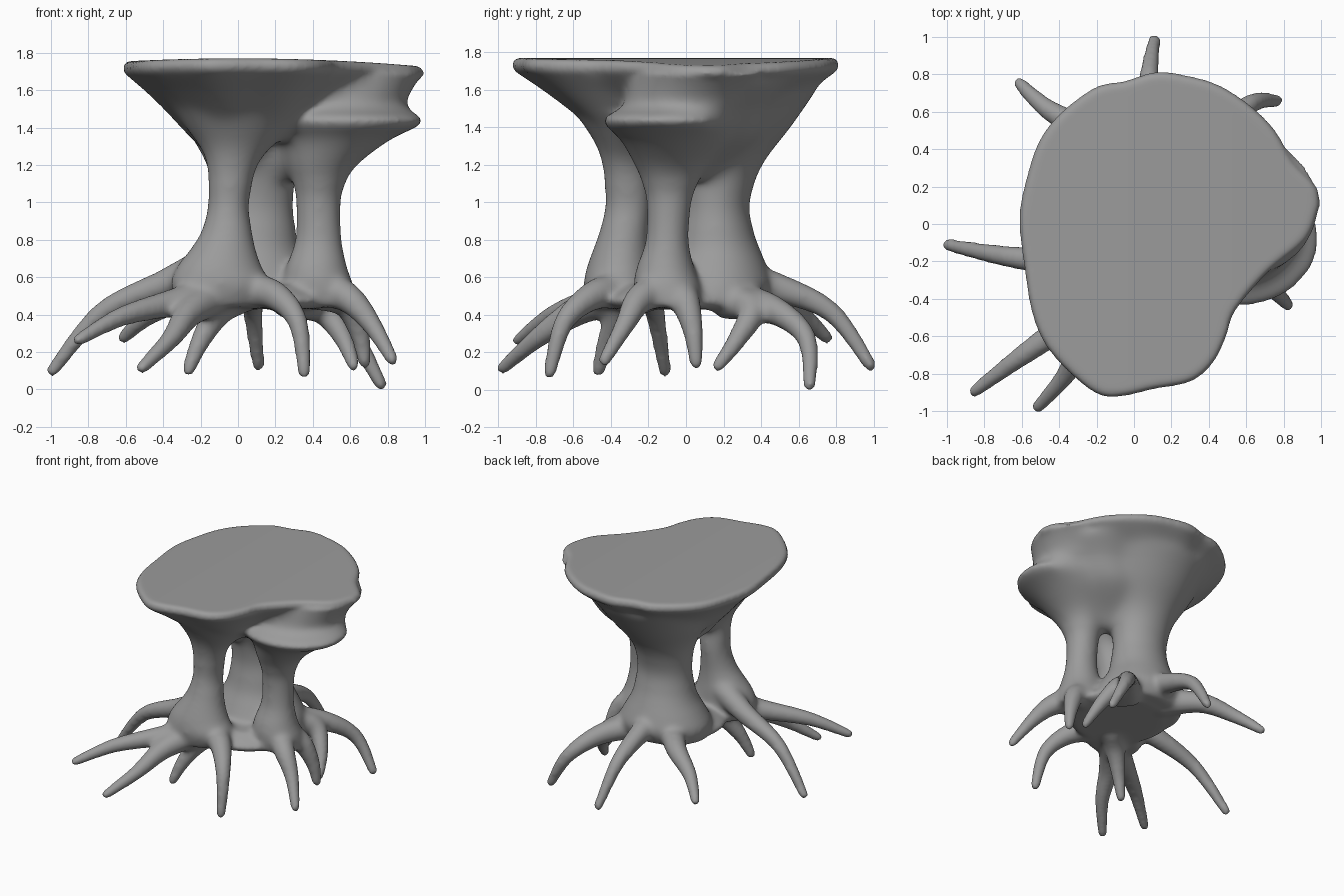
import bpy
import bmesh
import math
from mathutils import Vector

old_cube = bpy.data.objects.get("Cube")
if old_cube:
    bpy.data.objects.remove(old_cube, do_unlink=True)

VOXEL = 0.016
SIDES = 32


def spline(points, steps=8):
    """Smooth curve through tuples of any length."""
    padded = [points[0]] + list(points) + [points[-1]]
    samples = []
    for a, b, c, d in zip(padded, padded[1:], padded[2:], padded[3:]):
        for step in range(steps):
            t = step / steps
            samples.append([
                0.5 * (2 * q + (r - p) * t + (2 * p - 5 * q + 4 * r - s) * t * t
                       + (3 * q - p - 3 * r + s) * t ** 3)
                for p, q, r, s in zip(a, b, c, d)])
    samples.append(list(points[-1]))
    return samples


def loft(bm, rings):
    """Closed skin over a stack of rings."""
    loops = [[bm.verts.new(co) for co in ring] for ring in rings]
    count = len(loops[0])
    for low, high in zip(loops, loops[1:]):
        for i in range(count):
            j = (i + 1) % count
            bm.faces.new((low[i], low[j], high[j], high[i]))
    bm.faces.new(loops[0][::-1])
    bm.faces.new(loops[-1])


def circle(center, u, v):
    angles = [math.tau * i / SIDES for i in range(SIDES)]
    return [center + u * math.cos(a) + v * math.sin(a) for a in angles]


def add_column(bm, rows):
    """Rows are height, centre x, centre y, radius x, radius y."""
    loft(bm, [circle(Vector((cx, cy, z)), Vector((rx, 0, 0)), Vector((0, ry, 0)))
              for z, cx, cy, rx, ry in spline(rows)])


def add_root(bm, path, thick=0.105, thin=0.035):
    """Tapered tube with a rounded tip, a little long to allow for softening."""
    points = [Vector(p) for p in spline(path)]
    points.append(points[-1] + (points[-1] - points[-2]).normalized() * 0.022)
    last = len(points) - 1
    side = Vector((0, 0, 1))
    rings = []
    for i, point in enumerate(points):
        tangent = (points[min(i + 1, last)] - points[max(i - 1, 0)]).normalized()
        side = (side - tangent * side.dot(tangent)).normalized()
        radius = thin + (thick - thin) * (1 - i / last) ** 1.2
        if i == last:
            radius *= 0.6
        rings.append(circle(point, side * radius, tangent.cross(side) * radius))
    loft(bm, rings)


def add_crown(bm, outline, levels, pivot):
    """Flared slab: one outline, scaled about the pivot at each height."""
    edge = spline(outline + outline[:1], 4)[:-1]
    loft(bm, [[Vector((pivot[0] + (x - pivot[0]) * s, pivot[1] + (y - pivot[1]) * s, z))
               for x, y in edge] for z, s in spline(levels, 5)])


def soften(bm, verts, rounds):
    for _ in range(rounds):
        bmesh.ops.smooth_vert(bm, verts=verts, factor=0.5,
                              use_axis_x=True, use_axis_y=True, use_axis_z=True)


# Irregular table top outline and its flare
top_outline = [
    (.99, .1), (.97, .2), (.85, .33), (.75, .5), (.62, .63), (.45, .74), (.28, .79),
    (.12, .81), (-.05, .76), (-.2, .73), (-.38, .6), (-.5, .45), (-.57, .25), (-.61, .03),
    (-.58, -.25), (-.54, -.48), (-.46, -.66), (-.3, -.83), (-.17, -.915), (-.05, -.915),
    (.1, -.88), (.3, -.84), (.42, -.74), (.49, -.6), (.54, -.46), (.72, -.25), (.92, -.08)]
crown_levels = [(1.33, .44), (1.4, .54), (1.5, .68), (1.6, .83), (1.69, .975),
                (1.735, 1.005), (1.77, .98)]

# Three waisted trunks that merge under the top
front_trunk = [
    (.44, -.09, -.35, .21, .16), (.55, -.09, -.36, .27, .185), (.65, -.1, -.355, .23, .175),
    (.75, -.08, -.345, .175, .15), (.85, -.06, -.33, .135, .13), (1, -.05, -.31, .11, .12),
    (1.2, -.03, -.32, .14, .13), (1.3, -.01, -.31, .2, .17), (1.4, 0, -.31, .28, .23),
    (1.55, 0, -.36, .36, .28)]
back_trunk = [
    (.44, .1, .13, .36, .28), (.55, .08, .15, .36, .31), (.65, .075, .16, .31, .275),
    (.75, .075, .165, .255, .23), (.85, .08, .16, .23, .2), (1, .08, .16, .215, .18),
    (1.2, .08, .175, .25, .235), (1.4, .1, .2, .38, .36), (1.6, .12, .22, .5, .48)]
# This trunk carries the side shelf and the wall above it
shelf_trunk = [
    (.44, .45, -.08, .18, .18), (.55, .43, -.1, .19, .18), (.65, .42, -.11, .165, .155),
    (.8, .43, -.1, .125, .115), (1, .43, -.09, .12, .12), (1.1, .435, -.085, .14, .15),
    (1.2, .45, -.08, .19, .2), (1.33, .52, -.06, .29, .29), (1.4, .56, -.08, .39, .34),
    (1.435, .56, -.08, .43, .36), (1.46, .56, -.08, .41, .345), (1.52, .52, .01, .38, .34),
    (1.6, .54, .04, .385, .35), (1.72, .62, .1, .365, .36)]
# Webs of wood that fill the forks between trunks, and the floor under them
right_fork = [(1.12, .27, .06, .07, .07), (1.2, .28, .07, .15, .15), (1.35, .36, .12, .27, .27),
              (1.5, .42, .13, .33, .32), (1.65, .45, .15, .42, .42)]
left_fork = [(1.17, -.04, -.08, .07, .12), (1.3, -.04, -.08, .17, .2),
             (1.42, -.02, -.08, .3, .28), (1.55, 0, -.06, .42, .4)]
base_web = [(.43, .12, -.03, .34, .34), (.48, .12, -.03, .4, .39), (.56, .12, -.03, .28, .28)]

# Roots grouped by the trunk they grow from
front_roots = [
    [(-.14, -.28, .68), (-.38, -.215, .57), (-.73, -.165, .41), (-1, -.11, .09)],
    [(-.12, -.38, .52), (-.32, -.51, .47), (-.62, -.72, .39), (-.86, -.9, .26)],
    [(-.12, -.4, .5), (-.26, -.6, .41), (-.36, -.8, .27), (-.52, -.985, .11)],
    [(0, -.25, .5), (-.1, -.34, .42), (-.2, -.42, .26), (-.27, -.47, .09)],
    [(.05, -.36, .53), (.2, -.5, .5), (.32, -.65, .36), (.355, -.73, .08)]]
back_roots = [
    [(-.05, .25, .52), (-.25, .48, .5), (-.47, .62, .4), (-.62, .76, .27)],
    [(.09, .25, .6), (.08, .5, .54), (.08, .78, .41), (.11, .99, .12)],
    [(.25, .25, .48), (.45, .46, .43), (.62, .64, .28), (.77, .66, .015)],
    [(.3, .2, .48), (.45, .35, .43), (.56, .28, .28), (.62, .165, .12)]]
shelf_roots = [
    [(.46, -.12, .55), (.6, -.25, .48), (.72, -.33, .34), (.83, -.44, .15)],
    [(.46, -.04, .52), (.58, 0, .46), (.65, .04, .3), (.68, .055, .13)]]

bm = bmesh.new()
add_crown(bm, top_outline, crown_levels, (.05, -.03))
for column in (front_trunk, back_trunk, shelf_trunk, right_fork, left_fork, base_web):
    add_column(bm, column)
for root in front_roots + back_roots + shelf_roots:
    add_root(bm, root)
bmesh.ops.recalc_face_normals(bm, faces=bm.faces[:])
rough = bpy.data.meshes.new("stump_rough")
bm.to_mesh(rough)
bm.free()

# Fuse all parts into one skin
stump = bpy.data.objects.new("stump_table", rough)
bpy.context.collection.objects.link(stump)
remesh = stump.modifiers.new("fuse", "REMESH")
remesh.mode = "VOXEL"
remesh.voxel_size = VOXEL
bpy.context.view_layer.update()
graph = bpy.context.evaluated_depsgraph_get()
fused = bpy.data.meshes.new_from_object(stump.evaluated_get(graph))
stump.modifiers.clear()
stump.data = fused
fused.name = "stump_table"
bpy.data.meshes.remove(rough)

# Soften the wood: most under the top, less at the shelf lip, least at the rim
bm = bmesh.new()
bm.from_mesh(fused)
flare = [v for v in bm.verts if 1.1 < v.co.z < 1.68
         and not (v.co.x > 0.35 and v.co.y < 0.12 and 1.39 < v.co.z < 1.5)]
soften(bm, flare, 30)
soften(bm, [v for v in bm.verts if v.co.z < 1.69], 10)
soften(bm, bm.verts[:], 2)

# Let the top dip slightly towards its sides
for v in bm.verts:
    weight = min(1, max(0, (v.co.z - 1.5) / 0.25))
    v.co.z -= weight * 0.045 * v.co.x ** 2
bm.to_mesh(fused)
bm.free()
fused.shade_smooth()

# Plain grey wood
grey = bpy.data.materials.new("grey_wood")
grey.use_nodes = True
color = (0.33, 0.33, 0.33, 1)
grey.diffuse_color = color
grey.node_tree.nodes["Principled BSDF"].inputs["Base Color"].default_value = color
fused.materials.clear()
fused.materials.append(grey)
